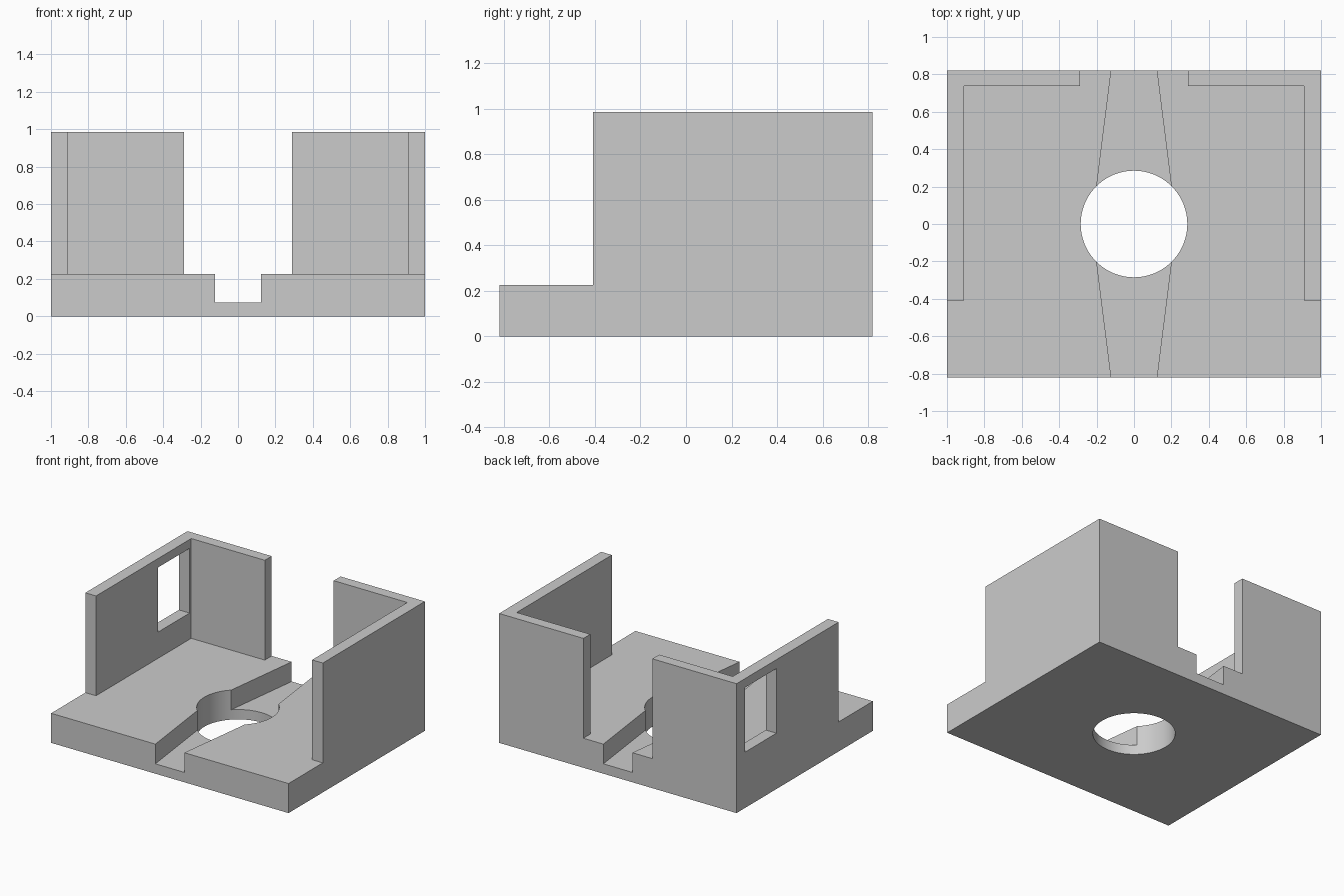
import bpy
import bmesh
import math

default = bpy.data.objects.get("Cube")
if default:
    bpy.data.objects.remove(default, do_unlink=True)

# Overall sizes
HALF_X, HALF_Y, HEIGHT = 1.0, 0.82, 0.985
FLOOR, CHANNEL_FLOOR = 0.225, 0.075
WALL_X, WALL_Y = 0.91, 0.737        # inner wall faces
WALL_FRONT, GAP = -0.408, 0.29      # front end of side walls, half of rear opening
HOLE_RADIUS = 0.285
OUT = 0.2                           # how far cutters reach past the body

grey = bpy.data.materials.new("plain grey")
grey.use_nodes = True
colour = (0.6, 0.6, 0.6, 1.0)
grey.diffuse_color = colour
grey.node_tree.nodes["Principled BSDF"].inputs["Base Color"].default_value = colour


def mirrored(half):
    """Close a right-hand outline with its mirror image across x = 0."""
    return half + [(-x, y) for x, y in reversed(half)]


def prism(name, outline, bottom, top):
    """Extrude a plan outline between two heights."""
    bm = bmesh.new()
    face = bm.faces.new([bm.verts.new((x, y, bottom)) for x, y in outline])
    grown = bmesh.ops.extrude_face_region(bm, geom=[face])["geom"]
    verts = [v for v in grown if isinstance(v, bmesh.types.BMVert)]
    bmesh.ops.translate(bm, verts=verts, vec=(0, 0, top - bottom))
    bmesh.ops.recalc_face_normals(bm, faces=bm.faces)
    mesh = bpy.data.meshes.new(name)
    bm.to_mesh(mesh)
    bm.free()
    mesh.materials.append(grey)
    obj = bpy.data.objects.new(name, mesh)
    bpy.context.collection.objects.link(obj)
    return obj


def carve(body, cutter):
    """Subtract the cutter from the body, then discard it."""
    cutter.hide_render = True
    mod = body.modifiers.new(cutter.name, "BOOLEAN")
    mod.operation = "DIFFERENCE"
    mod.solver = "EXACT"
    mod.object = cutter
    bpy.context.view_layer.objects.active = body
    bpy.ops.object.modifier_apply(modifier=mod.name)
    bpy.data.objects.remove(cutter, do_unlink=True)


# Solid block that becomes the base with its corner walls
body = prism("base_with_walls", mirrored([(HALF_X, -HALF_Y), (HALF_X, HALF_Y)]), 0, HEIGHT)

# Room: open front, space between the walls, rear opening
room = mirrored([
    (HALF_X + OUT, -HALF_Y - OUT), (HALF_X + OUT, WALL_FRONT),
    (WALL_X, WALL_FRONT), (WALL_X, WALL_Y),
    (GAP, WALL_Y), (GAP, HALF_Y + OUT)])
carve(body, prism("room_cutter", room, FLOOR, HEIGHT + OUT))

# Tapered channel, widening from the front and rear edges to the hole
slope = (0.2 - 0.122) / (HALF_Y - 0.2)
end = HALF_Y + OUT
channel = mirrored([(0.122 - slope * OUT, -end), (0.122 + slope * HALF_Y, 0),
                    (0.122 - slope * OUT, end)])
carve(body, prism("channel_cutter", channel, CHANNEL_FLOOR, HEIGHT + OUT))

# Round hole through the base
count = 96
circle = [(HOLE_RADIUS * math.cos(math.tau * i / count),
           HOLE_RADIUS * math.sin(math.tau * i / count)) for i in range(count)]
carve(body, prism("hole_cutter", circle, -OUT, HEIGHT + OUT))

# Window in the right wall
window = [(-HALF_X - OUT, 0.34), (-0.8, 0.34), (-0.8, 0.717), (-HALF_X - OUT, 0.717)]
carve(body, prism("window_cutter", window, 0.425, 0.917))

# Smooth hole wall, sharp edges elsewhere
bpy.ops.object.select_all(action="DESELECT")
body.select_set(True)
bpy.context.view_layer.objects.active = body
bpy.ops.object.shade_smooth_by_angle(angle=math.radians(20))
